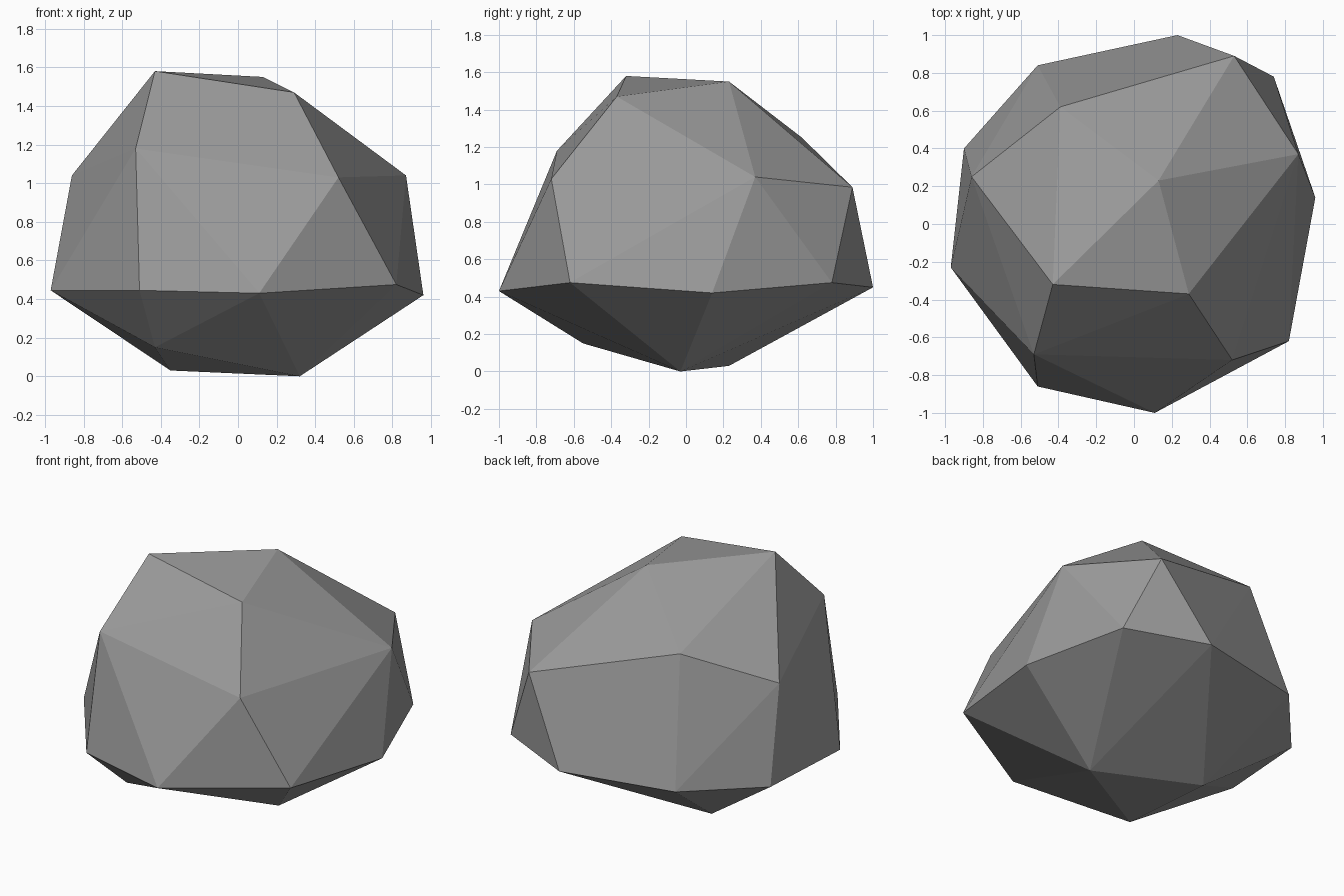
import bpy, bmesh

if "Cube" in bpy.data.objects:
    bpy.data.objects.remove(bpy.data.objects["Cube"])

# Stone corners, grouped in rings from the base to the crown
base = [(.32, -.03, 0), (-.35, .23, .03), (-.43, -.55, .15)]
girdle = [(.96, .14, .42), (.74, .78, .475), (.23, 1, .45), (-.51, .84, .45), (-.90, .40, .42),
          (-.97, -.23, .445), (-.51, -.86, .445), (.11, -1, .43), (.82, -.62, .475)]
shoulder = [(.87, .37, 1.04), (.53, .89, .985), (-.39, .62, 1.25),
            (-.86, .25, 1.04), (-.53, -.69, 1.18), (.52, -.72, 1.03)]
crown = [(.13, .23, 1.55), (-.43, -.32, 1.58), (.29, -.37, 1.47)]

# Faceted stone: flat faces wrapped round the rings
bm = bmesh.new()
for ring in (base, girdle, shoulder, crown):
    for corner in ring:
        bm.verts.new(corner)
bmesh.ops.convex_hull(bm, input=bm.verts[:])
bmesh.ops.recalc_face_normals(bm, faces=bm.faces[:])

mesh = bpy.data.meshes.new("rock")
bm.to_mesh(mesh)
bm.free()
rock = bpy.data.objects.new("rock", mesh)
bpy.context.collection.objects.link(rock)

# Stone colour
stone = bpy.data.materials.new("stone grey")
stone.diffuse_color = (.32, .32, .32, 1)
stone.use_nodes = True
stone.node_tree.nodes["Principled BSDF"].inputs["Base Color"].default_value = stone.diffuse_color
mesh.materials.append(stone)
